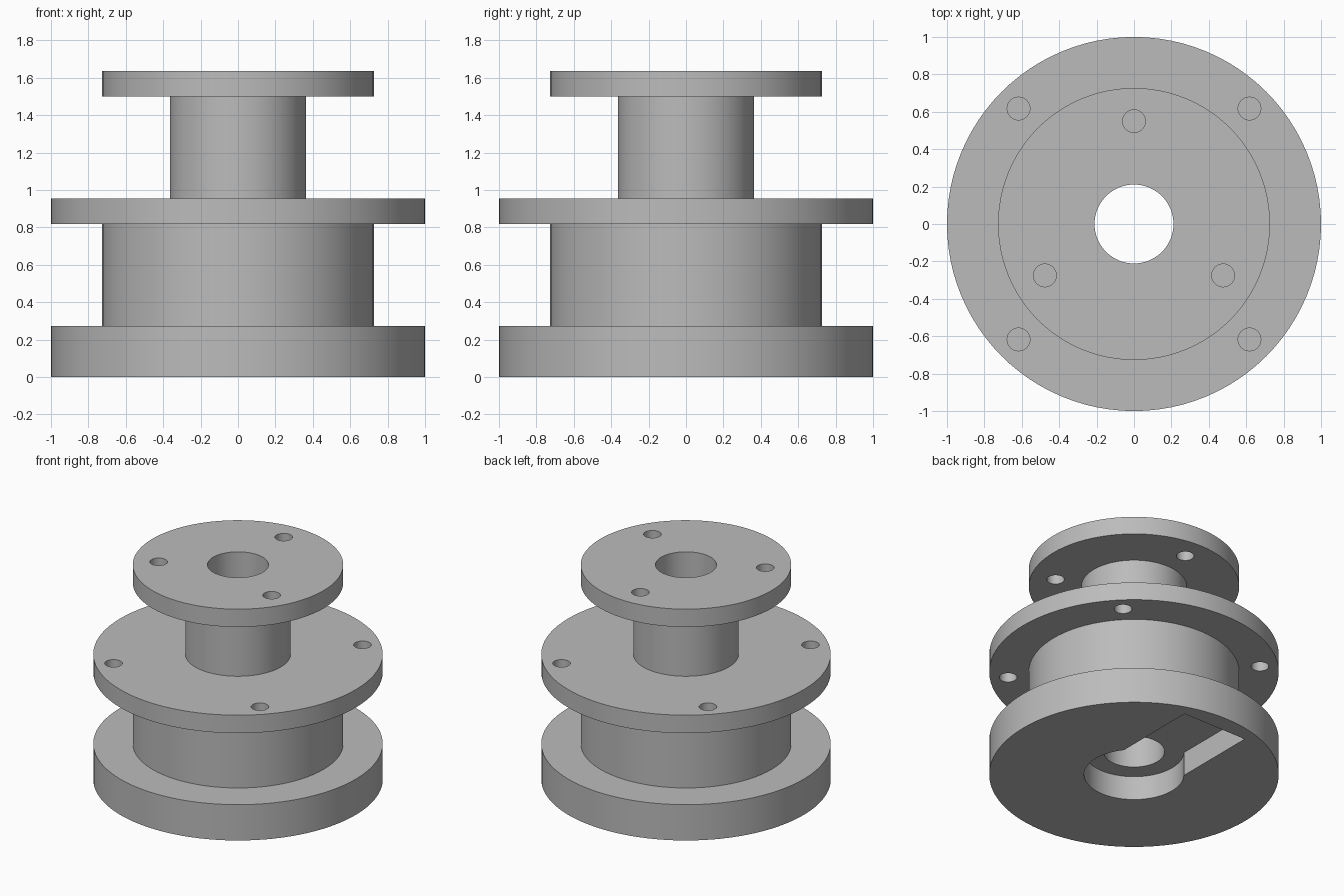
import bpy
import bmesh
from math import sin, cos, radians, tau
from mathutils import Matrix, Vector

cube = bpy.data.objects.get("Cube")
if cube:
    bpy.data.objects.remove(cube, do_unlink=True)

SEGMENTS = 96
BASE_R, DRUM_R, NECK_R = 1.0, 0.727, 0.364
BORE_R, RECESS_R, RECESS_DEPTH = 0.211, 0.345, 0.182
BASE_TOP, DRUM_TOP, FLANGE_TOP, NECK_TOP, TOP = 0.273, 0.818, 0.955, 1.5, 1.636
HOLE_R = 0.061

grey = bpy.data.materials.new("plain grey")
grey.use_nodes = True
colour = (0.5, 0.5, 0.5, 1)
grey.diffuse_color = colour
grey.node_tree.nodes["Principled BSDF"].inputs["Base Color"].default_value = colour


def make_object(name, bm):
    bmesh.ops.recalc_face_normals(bm, faces=bm.faces)
    mesh = bpy.data.meshes.new(name)
    bm.to_mesh(mesh)
    bm.free()
    mesh.materials.append(grey)
    obj = bpy.data.objects.new(name, mesh)
    bpy.context.collection.objects.link(obj)
    return obj


def lathe(name, profile):
    """Revolve a closed (radius, height) outline around the z axis."""
    bm = bmesh.new()
    rings = []
    for i in range(SEGMENTS):
        a = tau * i / SEGMENTS
        rings.append([bm.verts.new((r * cos(a), r * sin(a), z)) for r, z in profile])
    for i, ring in enumerate(rings):
        after = rings[(i + 1) % SEGMENTS]
        for j in range(len(profile)):
            k = (j + 1) % len(profile)
            bm.faces.new((ring[j], after[j], after[k], ring[k]))
    return make_object(name, bm)


def add_bolt_holes(bm, count, start, circle_r, bottom, top):
    """Ring of upright drill cylinders that overshoot a flange on both sides."""
    for i in range(count):
        a = radians(start) + tau * i / count
        centre = Vector((circle_r * cos(a), circle_r * sin(a), (bottom + top) / 2))
        bmesh.ops.create_cone(bm, cap_ends=True, segments=32, radius1=HOLE_R,
                              radius2=HOLE_R, depth=top - bottom + 0.1,
                              matrix=Matrix.Translation(centre))


# Turned body: base, drum, middle flange, neck, top flange, bore and recess
hub = lathe("stepped_hub", [
    (RECESS_R, 0), (BASE_R, 0), (BASE_R, BASE_TOP),
    (DRUM_R, BASE_TOP), (DRUM_R, DRUM_TOP),
    (BASE_R, DRUM_TOP), (BASE_R, FLANGE_TOP),
    (NECK_R, FLANGE_TOP), (NECK_R, NECK_TOP),
    (DRUM_R, NECK_TOP), (DRUM_R, TOP),
    (BORE_R, TOP), (BORE_R, RECESS_DEPTH), (RECESS_R, RECESS_DEPTH),
])

# Cutters: bolt holes in both flanges, and the slot under the base
bm = bmesh.new()
add_bolt_holes(bm, 4, 45, 0.873, DRUM_TOP, FLANGE_TOP)
add_bolt_holes(bm, 3, 90, 0.55, NECK_TOP, TOP)
slot_start, slot_end, slot_top, slot_bottom = 0.1, 0.867, RECESS_DEPTH - 0.0005, -0.1
centre = Vector((0, (slot_start + slot_end) / 2, (slot_top + slot_bottom) / 2))
size = Vector((0.542, slot_end - slot_start, slot_top - slot_bottom))
bmesh.ops.create_cube(bm, size=1, matrix=Matrix.LocRotScale(centre, None, size))
cutter = make_object("hole_cutter", bm)
cutter.hide_render = True

# Cut, tidy up and smooth the round walls
bpy.ops.object.select_all(action="DESELECT")
bpy.context.view_layer.objects.active = hub
hub.select_set(True)
cut = hub.modifiers.new("holes", "BOOLEAN")
cut.operation = "DIFFERENCE"
cut.solver = "EXACT"
cut.object = cutter
bpy.ops.object.modifier_apply(modifier=cut.name)
bpy.data.objects.remove(cutter, do_unlink=True)
bpy.ops.object.shade_smooth_by_angle(angle=radians(30))
